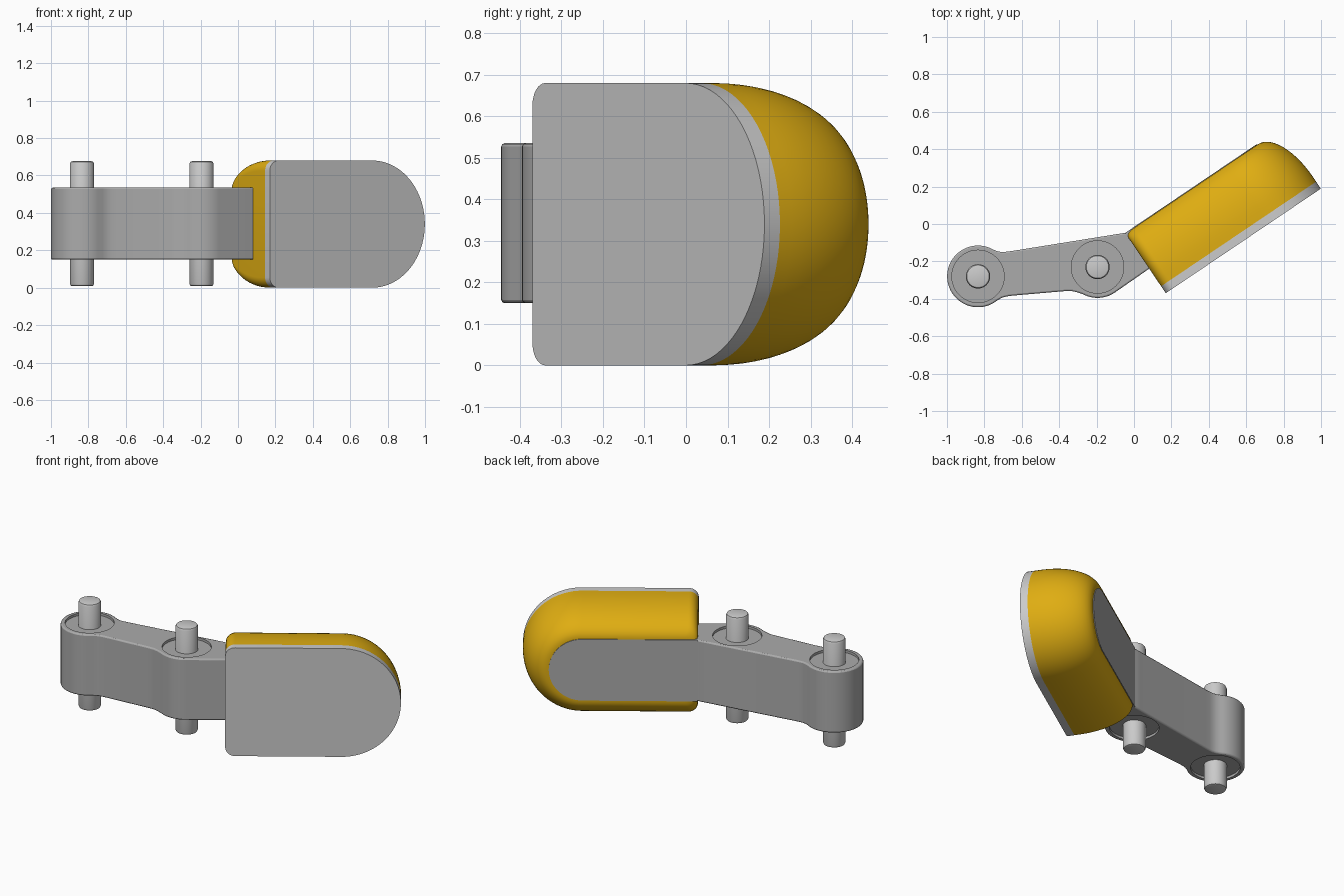
import bpy, bmesh, math
from mathutils import Vector

if "Cube" in bpy.data.objects:
    bpy.data.objects.remove(bpy.data.objects["Cube"])


def material(name, rgb):
    m = bpy.data.materials.new(name)
    m.diffuse_color = (*rgb, 1)
    m.use_nodes = True
    m.node_tree.nodes["Principled BSDF"].inputs["Base Color"].default_value = m.diffuse_color
    return m


GREY = material("mid grey", (0.41, 0.41, 0.41))
LIGHT = material("light grey", (0.60, 0.60, 0.60))
AMBER = material("amber", (0.74, 0.42, 0.006))

# Pad frame: u along the pad, n towards its back
O, U, N = Vector((0.17, -0.37, 0)), Vector((0.829, 0.559, 0)), Vector((-0.559, 0.829, 0))


def pad_point(u, n, z):
    return O + U * u + N * n + Vector((0, 0, z))


def arc(cx, cy, r, a0, a1, steps):
    return [(cx + r * math.cos(math.radians(a0 + (a1 - a0) * i / steps)),
             cy + r * math.sin(math.radians(a0 + (a1 - a0) * i / steps))) for i in range(steps + 1)]


def loft(name, rings, mats, first=0, split=None):
    """Skin a list of rings and cap both ends; faces after ring 'split' use the second material."""
    bm = bmesh.new()
    loops = [[bm.verts.new(p) for p in ring] for ring in rings]
    bm.faces.new(loops[0])
    bm.faces.new(loops[-1]).material_index = 0 if split is None else 1
    for i, (a, b) in enumerate(zip(loops, loops[1:])):
        for j in range(len(a)):
            k = (j + 1) % len(a)
            f = bm.faces.new((a[j], a[k], b[k], b[j]))
            f.material_index = 1 if split is not None and i >= split else 0
    bmesh.ops.recalc_face_normals(bm, faces=bm.faces)
    me = bpy.data.meshes.new(name)
    bm.to_mesh(me)
    bm.free()
    for m in mats:
        me.materials.append(m)
    ob = bpy.data.objects.new(name, me)
    bpy.context.collection.objects.link(ob)
    return ob


def smooth(ob):
    bpy.ops.object.select_all(action='DESELECT')
    ob.select_set(True)
    bpy.context.view_layer.objects.active = ob
    bpy.ops.object.shade_smooth_by_angle(angle=math.radians(32))


def bevel(ob, width):
    b = ob.modifiers.new("bevel", 'BEVEL')
    b.width, b.segments, b.limit_method, b.angle_limit = width, 2, 'ANGLE', math.radians(60)


def disc(x, y, r, z):
    return [(px, py, z) for px, py in arc(x, y, r, 0, 360, 48)[:-1]]


# Pad: light front layer, amber body with a rounded back
def pad_ring(n, inset, left):
    c = 0.055
    pts = arc(0.66, 0.34, 0.34 - inset, -90, 90, 40)
    pts += arc(left + c, 0.68 - inset - c, c, 90, 180, 8)
    pts += arc(left + c, inset + c, c, 180, 270, 8)
    return [pad_point(u, n, z) for u, z in pts]


rings = [pad_ring(0, 0, 0), pad_ring(0.045, 0, 0)]
for i in range(15):
    t = math.radians(90 * i / 14)
    n = 0.08 + 0.305 * math.sin(t)
    e = max(0, (n - 0.355) / 0.03)
    rings.append(pad_ring(n, 0.145 * (1 - math.cos(t)), 0.03 * (1 - math.sqrt(max(0, 1 - e * e)))))
smooth(loft("pad", rings, [LIGHT, AMBER], split=1))

# Rounded plate set into the back of the pad
plate = arc(0.655, 0.3425, 0.1925, -90, 90, 32) + [(0.0, 0.535), (0.0, 0.15)]
smooth(loft("back_plate", [[pad_point(u, n, z) for u, z in plate] for n in (0.30, 0.389)], [GREY]))

# Link arm with two bosses, running into the pad
PINS = [(-0.834, -0.28), (-0.195, -0.23)]
outline = arc(*PINS[0], 0.165, 60, 300, 48)
outline += [(-0.725, -0.405), (-0.705, -0.394), (-0.68, -0.387), (-0.65, -0.383),
            (-0.36, -0.358), (-0.33, -0.359), (-0.30, -0.366)]
outline += arc(*PINS[1], 0.165, -118, -56, 14)
for u, n in ((0.12, 0.16), (0.12, 0.36), (0.03, 0.375), (0.0, 0.387)):
    p = pad_point(u, n, 0)
    outline.append((p.x, p.y))
outline += [(-0.06, -0.049), (-0.09, -0.054), (-0.65, -0.144), (-0.68, -0.148),
            (-0.705, -0.150), (-0.73, -0.146)]
link = loft("link_arm", [[(x, y, z) for x, y in outline] for z in (0.15, 0.535)], [GREY])
bevel(link, 0.008)

# Shallow round recesses on both faces of each boss
for i, (x, y) in enumerate(PINS):
    for side, z in (("low", 0.13), ("high", 0.52)):
        cut = loft(f"recess_cutter_{i}_{side}", [disc(x, y, 0.14, z), disc(x, y, 0.14, z + 0.035)], [GREY])
        cut.hide_render = True
        cut.hide_set(True)
        b = link.modifiers.new("recess", 'BOOLEAN')
        b.operation, b.solver, b.object = 'DIFFERENCE', 'EXACT', cut
smooth(link)

# Hinge pins with chamfered ends
for i, (x, y) in enumerate(PINS):
    prof = [(0.052, 0.008), (0.060, 0.011), (0.065, 0.022), (0.065, 0.662), (0.060, 0.673), (0.052, 0.676)]
    smooth(loft(f"hinge_pin_{i + 1}", [disc(x, y, r, z) for r, z in prof], [LIGHT]))
